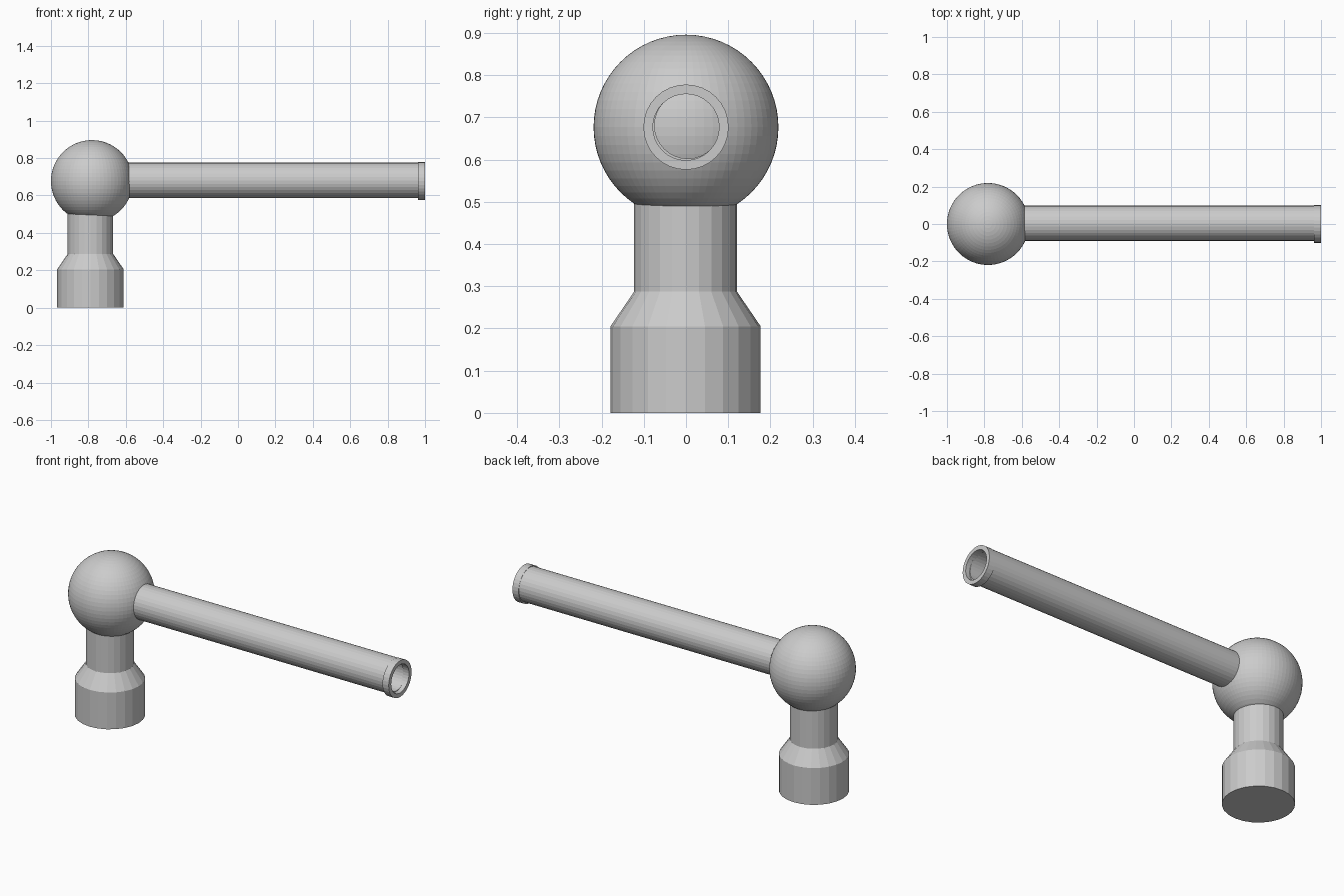
import bpy, bmesh
from math import cos, sin, tau
from mathutils import Matrix

if "Cube" in bpy.data.objects:
    bpy.data.objects.remove(bpy.data.objects["Cube"])


def lathe(name, profile, sides, matrix):
    """Revolve an (r, z) profile about z; r = 0 is not used, open ends are capped."""
    bm = bmesh.new()
    rings = [[bm.verts.new((r * cos(tau * i / sides), r * sin(tau * i / sides), z))
              for i in range(sides)] for r, z in profile]
    for a, b in zip(rings, rings[1:]):
        for i in range(sides):
            j = (i + 1) % sides
            bm.faces.new((a[i], a[j], b[j], b[i]))
    bm.faces.new(rings[0][::-1])
    bm.faces.new(rings[-1])
    bmesh.ops.recalc_face_normals(bm, faces=bm.faces)
    mesh = bpy.data.meshes.new(name)
    bm.to_mesh(mesh)
    bm.free()
    obj = bpy.data.objects.new(name, mesh)
    obj.matrix_world = matrix
    bpy.context.collection.objects.link(obj)
    return obj


# Stepped foot and neck
lathe("stand", [(0.178, 0), (0.178, 0.205), (0.122, 0.287), (0.122, 0.56)],
      24, Matrix.Translation((-0.789, -0.001, 0)))

# Round head
bpy.ops.mesh.primitive_uv_sphere_add(segments=64, ring_count=32, radius=0.219,
                                     location=(-0.781, 0, 0.677))
bpy.context.object.name = "ball_head"

# Barrel along x, bored from the muzzle end
along_x = Matrix.Rotation(tau / 4, 4, 'Y')
lathe("barrel", [(0.094, -0.66), (0.094, 0.975), (0.0785, 0.975), (0.0785, -0.6)],
      32, Matrix.Translation((0, 0.004, 0.681)) @ along_x)

# Collar ring at the muzzle
lathe("muzzle_collar", [(0.101, 0.962), (0.101, 1.0), (0.0785, 1.0), (0.0785, 0.964)],
      32, Matrix.Translation((0, 0, 0.677)) @ along_x)
collar = bpy.data.objects["muzzle_collar"]
bm = bmesh.new()
bm.from_mesh(collar.data)
# Open the collar: drop both end caps and close the back as a ring
caps = [f for f in bm.faces if len(f.verts) > 4]
bmesh.ops.delete(bm, geom=caps, context='FACES_ONLY')
bmesh.ops.bridge_loops(bm, edges=[e for e in bm.edges if e.is_boundary])
bmesh.ops.recalc_face_normals(bm, faces=bm.faces)
bm.to_mesh(collar.data)
bm.free()
